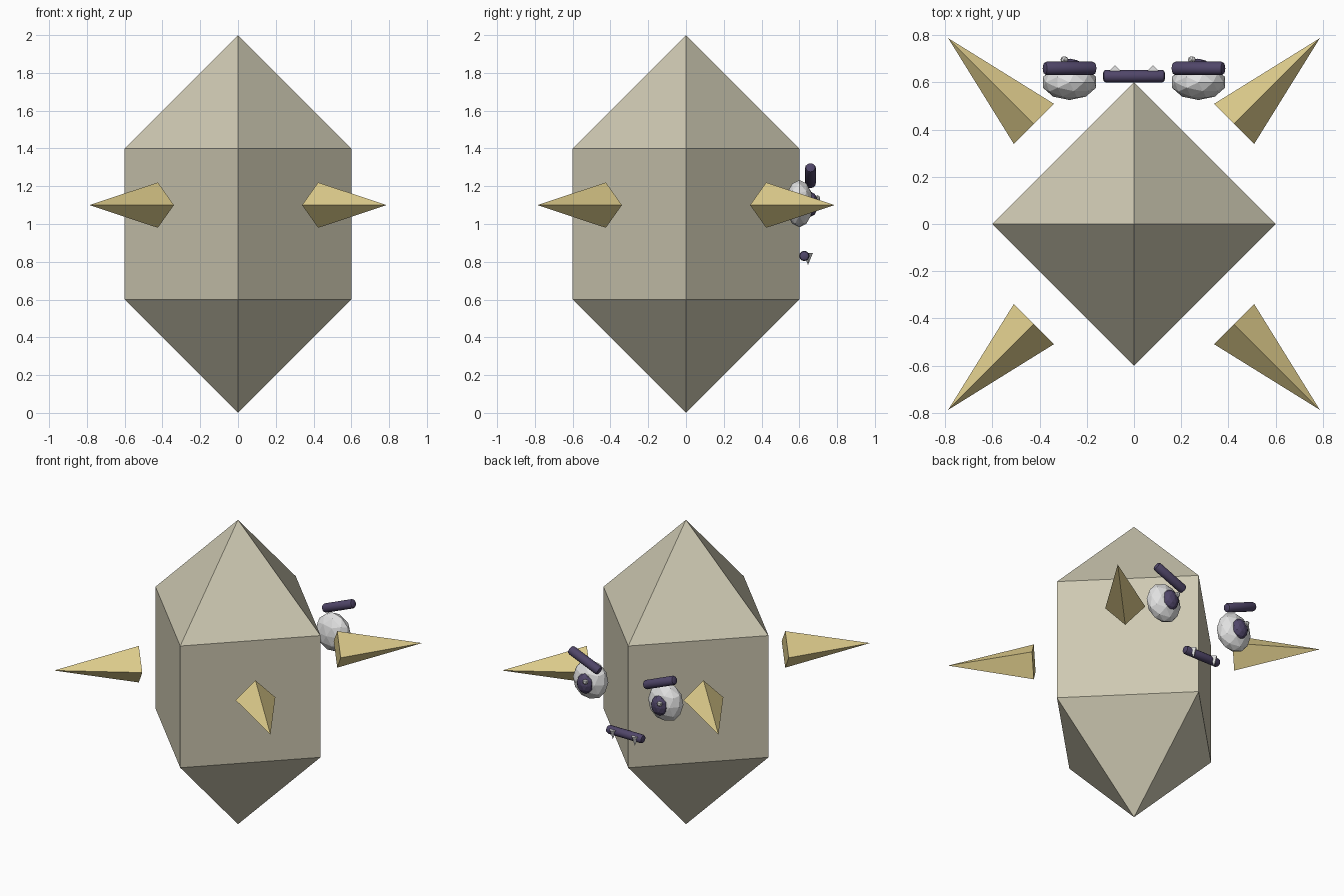
import bpy, bmesh, math
from mathutils import Matrix

if "Cube" in bpy.data.objects:
    bpy.data.objects.remove(bpy.data.objects["Cube"])


def material(name, r, g, b):
    lin = [((c / 255 + 0.055) / 1.055) ** 2.4 for c in (r, g, b)]
    m = bpy.data.materials.new(name)
    m.diffuse_color = (*lin, 1)
    m.use_nodes = True
    m.node_tree.nodes["Principled BSDF"].inputs["Base Color"].default_value = m.diffuse_color
    return m


STONE = material("pale stone", 206, 201, 178)
HORN = material("straw yellow", 222, 204, 140)
PURPLE = material("dark purple", 80, 70, 105)
WHITE = material("off white", 226, 226, 226)


def finish(name, bm, mat, matrix=Matrix(), smooth=None):
    bmesh.ops.transform(bm, matrix=matrix, verts=bm.verts)
    bmesh.ops.recalc_face_normals(bm, faces=bm.faces)
    me = bpy.data.meshes.new(name)
    bm.to_mesh(me)
    bm.free()
    me.materials.append(mat)
    ob = bpy.data.objects.new(name, me)
    bpy.context.collection.objects.link(ob)
    if smooth:
        bpy.ops.object.select_all(action='DESELECT')
        ob.select_set(True)
        bpy.context.view_layer.objects.active = ob
        bpy.ops.object.shade_smooth_by_angle(angle=math.radians(smooth))
    return ob


def cone(name, mat, r1, r2, depth, matrix, sides=4):
    bm = bmesh.new()
    bmesh.ops.create_cone(bm, cap_ends=True, segments=sides,
                          radius1=r1, radius2=r2, depth=depth)
    bmesh.ops.remove_doubles(bm, verts=bm.verts, dist=1e-5)
    return finish(name, bm, mat, matrix)


def ball(name, mat, centre, radii, detail=2):
    bm = bmesh.new()
    bmesh.ops.create_icosphere(bm, subdivisions=detail, radius=1)
    return finish(name, bm, mat, Matrix.Translation(centre) @ Matrix.Diagonal((*radii, 1)))


def bar(name, mat, centre, length, radius, tilt):
    # round bar along x with softened ends
    bm = bmesh.new()
    bmesh.ops.create_cone(bm, cap_ends=True, segments=12, radius1=radius,
                          radius2=radius, depth=length)
    rims = [e for e in bm.edges if abs(e.verts[0].co.z - e.verts[1].co.z) < 1e-5]
    bmesh.ops.bevel(bm, geom=rims, offset=radius * 0.5, segments=2,
                    profile=0.5, affect='EDGES')
    m = (Matrix.Translation(centre) @ Matrix.Rotation(tilt, 4, 'Y')
         @ Matrix.Rotation(math.pi / 2, 4, 'Y'))
    return finish(name, bm, mat, m, smooth=40)


# Crystal body: square prism on edge with a pyramid at each end
bm = bmesh.new()
top, bottom = bm.verts.new((0, 0, 2)), bm.verts.new((0, 0, 0))
rings = [[bm.verts.new((0.6 * x, 0.6 * y, z)) for x, y in ((1, 0), (0, 1), (-1, 0), (0, -1))]
         for z in (0.6, 1.4)]
for i in range(4):
    j = (i + 1) % 4
    bm.faces.new((bottom, rings[0][j], rings[0][i]))
    bm.faces.new((rings[0][i], rings[0][j], rings[1][j], rings[1][i]))
    bm.faces.new((rings[1][i], rings[1][j], top))
finish("crystal_body", bm, STONE)

# Four floating spikes on the diagonals
for i in range(4):
    m = (Matrix.Translation((0, 0, 1.1))
         @ Matrix.Rotation(math.radians(45 + 90 * i), 4, 'Z')
         @ Matrix.Translation((0.8565, 0, 0)) @ Matrix.Rotation(math.pi / 2, 4, 'Y'))
    cone(f"spike_{i + 1}", HORN, 0.12, 0, 0.513, m)

# Floating face on the back: eyes, brows and fangs
for side, s in (("left", -1), ("right", 1)):
    ball(f"eyeball_{side}", WHITE, (0.273 * s, 0.6, 1.108), (0.118, 0.075, 0.125))
    ball(f"pupil_{side}", PURPLE, (0.27 * s, 0.662, 1.105), (0.055, 0.038, 0.065))
    ball(f"eye_glint_{side}", WHITE, (0.27 * s - 0.025, 0.695, 1.135), (0.018, 0.018, 0.018), 1)
    bar(f"brow_{side}", PURPLE, (0.273 * s, 0.659, 1.256), 0.234, 0.029, -0.39 * s)
    cone(f"fang_{side}", WHITE, 0, 0.026, 0.064,
         Matrix.Translation((0.08 * s, 0.646, 0.815)))

bar("mouth", PURPLE, (0, 0.626, 0.831), 0.262, 0.027, 0)
